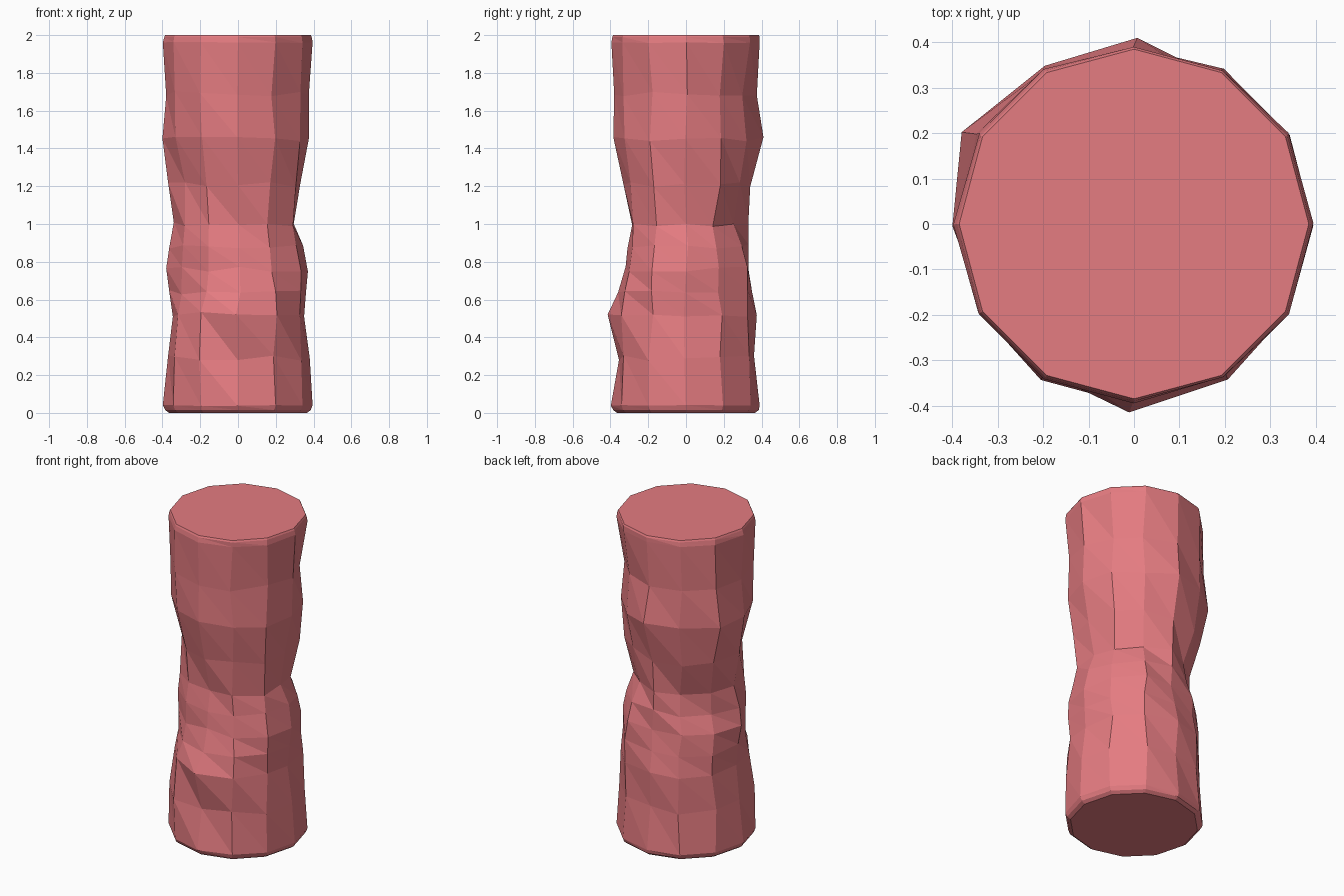
import bpy, bmesh, math, random

if "Cube" in bpy.data.objects:
    bpy.data.objects.remove(bpy.data.objects["Cube"])

random.seed(4)
SIDES = 12

# Radius (in hundredths) every 30 degrees, starting at +x, for each height
RINGS = {
    0.04: (39.5, 39.5, 39.5, 39, 39.5, 39.5, 39.8, 39.5, 39.5, 39.8, 39.5, 39.5),
    0.29: (38, 38, 38, 36, 38, 38, 37, 39, 40, 35.5, 38, 39),
    0.52: (35, 37, 38, 37.5, 38, 37, 34.5, 36, 38, 41.5, 40, 37),
    0.64: (36, 36, 38, 35, 36, 37, 36.5, 34, 35, 36, 38, 38),
    0.76: (37, 36, 37, 33, 35, 36, 38, 34, 33, 32, 35, 38),
    0.88: (34.5, 34, 34, 33, 32, 32, 36.5, 34, 33, 31, 33, 35),
    1.00: (29.5, 30, 29, 33, 30, 32, 34, 33, 31, 28.5, 32, 33),
    1.21: (33, 35, 33, 34, 36, 38, 37, 32, 32, 33, 34, 35),
    1.45: (37.5, 37, 37, 41, 40, 43, 40, 38, 38, 38.5, 38, 38),
    1.69: (37.5, 35, 35, 37.5, 39, 40, 38, 38.5, 39, 38, 37.5, 37.5),
    1.96: (39.5, 39.5, 39, 39, 39.5, 39.5, 39.8, 39.5, 39.5, 39.5, 39, 39.5),
}


def add_ring(bm, z, radii, jitter=0.0):
    ring = []
    for i, r in enumerate(radii):
        a = math.tau * i / SIDES + random.uniform(-jitter, jitter)
        dz = random.uniform(-jitter, jitter) * 0.4
        ring.append(bm.verts.new((r * math.cos(a), r * math.sin(a), z + dz)))
    return ring


bm = bmesh.new()

# Rings, with a narrow rounded-off rim at each end
rings = [add_ring(bm, 0.0, [0.365] * SIDES), add_ring(bm, 0.015, [0.385] * SIDES)]
for z, radii in RINGS.items():
    jitter = 0.035 if 0.2 < z < 1.8 else 0.01
    rings.append(add_ring(bm, z, [r / 100 for r in radii], jitter))
rings += [add_ring(bm, 1.99, [0.39] * SIDES), add_ring(bm, 2.0, [0.385] * SIDES)]

# Sides, split into triangles along the downward-right diagonal
for low, high in zip(rings, rings[1:]):
    for i in range(SIDES):
        j = (i + 1) % SIDES
        bm.faces.new((low[i], low[j], high[i]))
        bm.faces.new((low[j], high[j], high[i]))

# Flat end caps
bm.faces.new(rings[-1])
bm.faces.new(rings[0][::-1])

mesh = bpy.data.meshes.new("dented_column")
bm.to_mesh(mesh)
bm.free()
column = bpy.data.objects.new("dented_column", mesh)
bpy.context.collection.objects.link(column)

# Dusty red
red = bpy.data.materials.new("dusty_red")
red.diffuse_color = (0.78, 0.2, 0.22, 1)
red.use_nodes = True
red.node_tree.nodes["Principled BSDF"].inputs["Base Color"].default_value = red.diffuse_color
mesh.materials.append(red)
